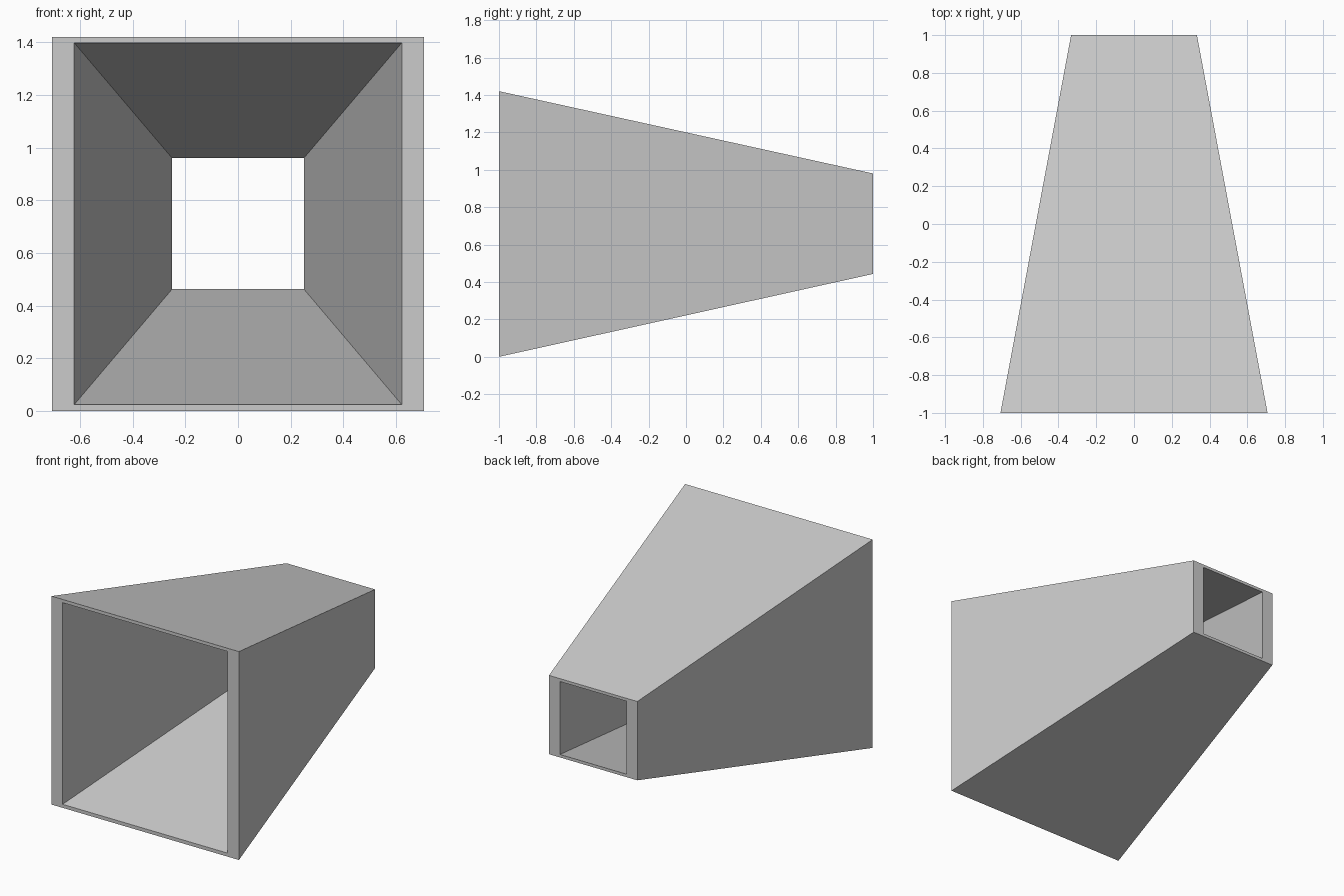
import bpy
import bmesh

default = bpy.data.objects.get("Cube")
if default:
    bpy.data.objects.remove(default, do_unlink=True)

# Plain grey material
grey = bpy.data.materials.new("plain_grey")
grey.use_nodes = True
colour = (0.6, 0.6, 0.6, 1.0)
grey.diffuse_color = colour
grey.node_tree.nodes["Principled BSDF"].inputs["Base Color"].default_value = colour


def rectangle(bm, half_width, y, low, high):
    """Ring of four corners facing along y."""
    corners = ((-1, low), (1, low), (1, high), (-1, high))
    return [bm.verts.new((side * half_width, y, z)) for side, z in corners]


# Tapered square duct: outer and inner skins joined by rims at both open ends
bm = bmesh.new()
rings = [
    rectangle(bm, 0.707, -1, 0.0, 1.42),
    rectangle(bm, 0.333, 1, 0.443, 0.98),
    rectangle(bm, 0.25, 1, 0.463, 0.96),
    rectangle(bm, 0.622, -1, 0.024, 1.398),
]
for i, ring in enumerate(rings):
    following = rings[(i + 1) % len(rings)]
    for j in range(4):
        k = (j + 1) % 4
        bm.faces.new((ring[j], ring[k], following[k], following[j]))
bmesh.ops.recalc_face_normals(bm, faces=bm.faces)

mesh = bpy.data.meshes.new("tapered_duct")
bm.to_mesh(mesh)
bm.free()
mesh.materials.append(grey)
duct = bpy.data.objects.new("tapered_duct", mesh)
bpy.context.collection.objects.link(duct)
